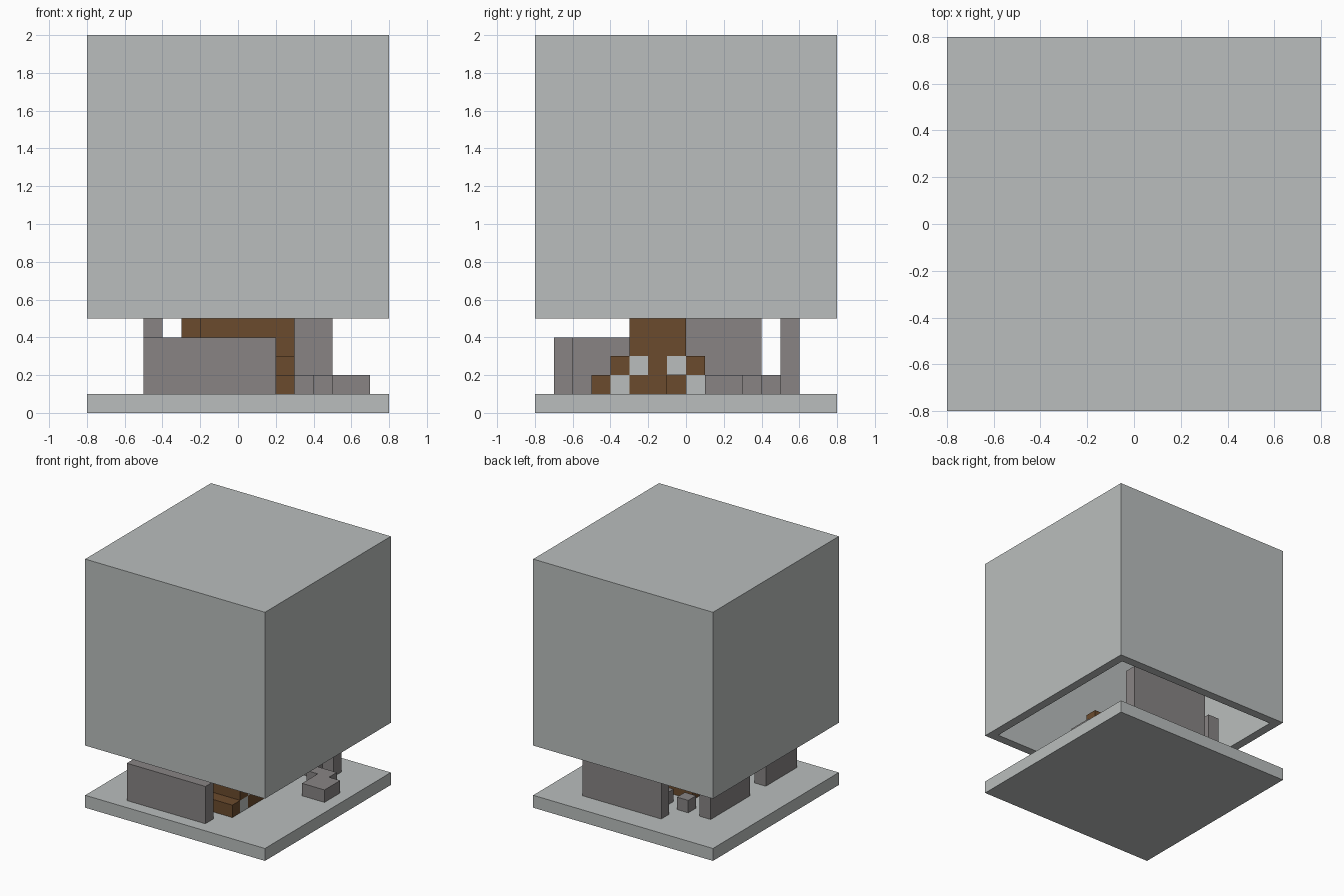
import bpy, bmesh
from mathutils import Vector

default = bpy.data.objects.get("Cube")
if default:
    bpy.data.objects.remove(default, do_unlink=True)


def make_material(name, colour):
    mat = bpy.data.materials.new(name)
    mat.use_nodes = True
    mat.diffuse_color = colour
    mat.node_tree.nodes["Principled BSDF"].inputs["Base Color"].default_value = colour
    return mat


pale = make_material("pale grey", (0.49, 0.515, 0.51, 1))
stone = make_material("stone grey", (0.246, 0.231, 0.231, 1))
wood = make_material("brown wood", (0.147, 0.07, 0.026, 1))


def block(name, mat, x, y, z, hollow=0):
    """Box spanning three ranges; hollow cuts a cavity up from the bottom face."""
    bm = bmesh.new()
    bmesh.ops.create_cube(bm, size=1)
    lo, hi = (Vector(p) for p in zip(x, y, z))
    for v in bm.verts:
        v.co = (lo + hi) / 2 + v.co * (hi - lo)
    if hollow:
        bm.normal_update()
        floor = min(bm.faces, key=lambda f: f.normal.z)
        bmesh.ops.inset_region(bm, faces=[floor], thickness=hollow)
        cap = bmesh.ops.extrude_face_region(bm, geom=[floor])["geom"]
        for v in (g for g in cap if isinstance(g, bmesh.types.BMVert)):
            v.co.z = hi.z - hollow
        if floor.is_valid:
            bmesh.ops.delete(bm, geom=[floor], context="FACES_ONLY")
        bmesh.ops.recalc_face_normals(bm, faces=bm.faces)
    mesh = bpy.data.meshes.new(name)
    bm.to_mesh(mesh)
    bm.free()
    mesh.materials.append(mat)
    obj = bpy.data.objects.new(name, mesh)
    bpy.context.collection.objects.link(obj)
    return obj


# Base slab and hollow cover
block("base", pale, (-0.8, 0.8), (-0.8, 0.8), (0, 0.1))
block("cover", pale, (-0.8, 0.8), (-0.8, 0.8), (0.5, 2), hollow=0.1)

# Ruined stone walls
block("front_wall", stone, (-0.5, 0.2), (-0.7, -0.6), (0.1, 0.4))
block("left_front_wall", stone, (-0.5, -0.4), (-0.6, -0.3), (0.1, 0.4))
block("left_back_wall", stone, (-0.5, -0.4), (-0.1, 0.4), (0.1, 0.6))
block("back_wall", stone, (-0.2, 0.5), (0.5, 0.6), (0.1, 0.6))

# Fallen stones
low = (0.1, 0.2)
block("large_rubble", stone, (0.5, 0.7), (0.1, 0.3), low)
block("middle_rubble", stone, (0.4, 0.6), (0.3, 0.4), low)
block("back_rubble", stone, (0.3, 0.4), (0.4, 0.5), low)
block("inner_rubble", stone, (-0.1, 0), (0.3, 0.4), low)
block("loose_rubble", stone, (-0.3, -0.2), (0.3, 0.4), low)

# Stepped wooden structure with pale lining, mirrored about its long axis
length = (-0.2, 0.3)
middle = -0.15
for side, label in ((-1, "front"), (1, "back")):
    for i in range(2):
        z = (0.1 + i * 0.1, 0.2 + i * 0.1)
        inner = 0.15 - i * 0.1
        for name, mat, start in (("lining", pale, inner), ("step", wood, inner + 0.1)):
            y = sorted((middle + side * start, middle + side * (start + 0.1)))
            block(f"{label}_{name}_{i + 1}", mat, length, y, z)

block("wood_post", wood, length, (-0.2, -0.1), (0.1, 0.3))
block("wood_sill_front", wood, length, (-0.3, -0.2), low)
block("wood_sill_back", wood, (-0.2, 0.2), (-0.1, 0), low)
block("wood_top", wood, length, (-0.3, 0), (0.3, 0.5))
block("wood_ridge", wood, (-0.3, 0.3), (-0.2, -0.1), (0.5, 0.6))
block("wood_end", wood, (-0.3, -0.2), (-0.2, -0.1), (0.3, 0.5))
